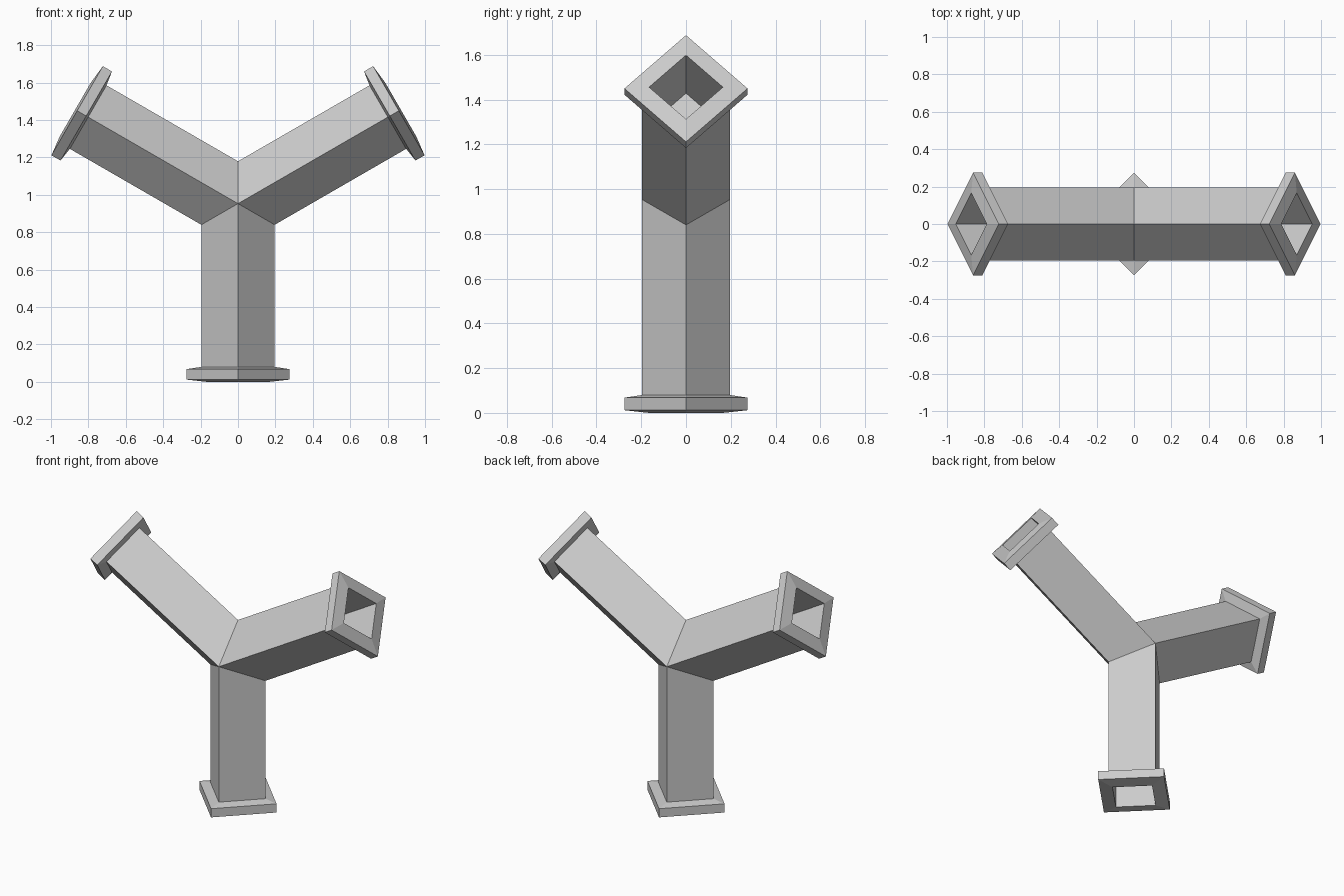
import bpy, bmesh, math
from mathutils import Vector

cube = bpy.data.objects.get("Cube")
if cube:
    bpy.data.objects.remove(cube, do_unlink=True)

grey = bpy.data.materials.new("light_grey")
grey.use_nodes = True
colour = (0.6, 0.6, 0.6, 1)
grey.diffuse_color = colour
grey.node_tree.nodes["Principled BSDF"].inputs["Base Color"].default_value = colour

CENTRE = Vector((0, 0, 0.953))
PIPE = 0.196      # corner radius of the square pipe
FLANGE = 0.275
HOLE = 0.165
DEPTH = 0.34      # depth of the square socket
MITRE = PIPE * math.tan(math.radians(30))


def add_branch(bm, angle, length):
    """Square branch, turned on its corner, with flange and blind socket."""
    a = math.radians(angle)
    axis = Vector((math.cos(a), 0, math.sin(a)))
    across = Vector((-math.sin(a), 0, math.cos(a)))
    depth = Vector((0, 1, 0))
    corners = [across, depth, -across, -depth]

    # Mitred start, then flange and socket rings
    rings = [[bm.verts.new(CENTRE + c * PIPE + axis * (MITRE if i % 2 == 0 else 0))
              for i, c in enumerate(corners)]]
    profile = [(PIPE, 0.08), (FLANGE, 0.068), (FLANGE, 0.012),
               (HOLE, 0), (HOLE, DEPTH)]
    for radius, back in profile:
        rings.append([bm.verts.new(CENTRE + c * radius + axis * (length - back))
                      for c in corners])
    for r0, r1 in zip(rings, rings[1:]):
        for i in range(4):
            j = (i + 1) % 4
            bm.faces.new((r0[i], r0[j], r1[j], r1[i]))
    bm.faces.new(rings[-1])  # socket floor


# Three branches welded along their mitres
bm = bmesh.new()
for angle, length in ((30, 1.005), (150, 1.005), (270, CENTRE.z)):
    add_branch(bm, angle, length)
bmesh.ops.remove_doubles(bm, verts=bm.verts, dist=0.0005)
bmesh.ops.recalc_face_normals(bm, faces=bm.faces)
mesh = bpy.data.meshes.new("three_way_pipe")
bm.to_mesh(mesh)
bm.free()
mesh.materials.append(grey)
pipe = bpy.data.objects.new("three_way_pipe", mesh)
bpy.context.collection.objects.link(pipe)
